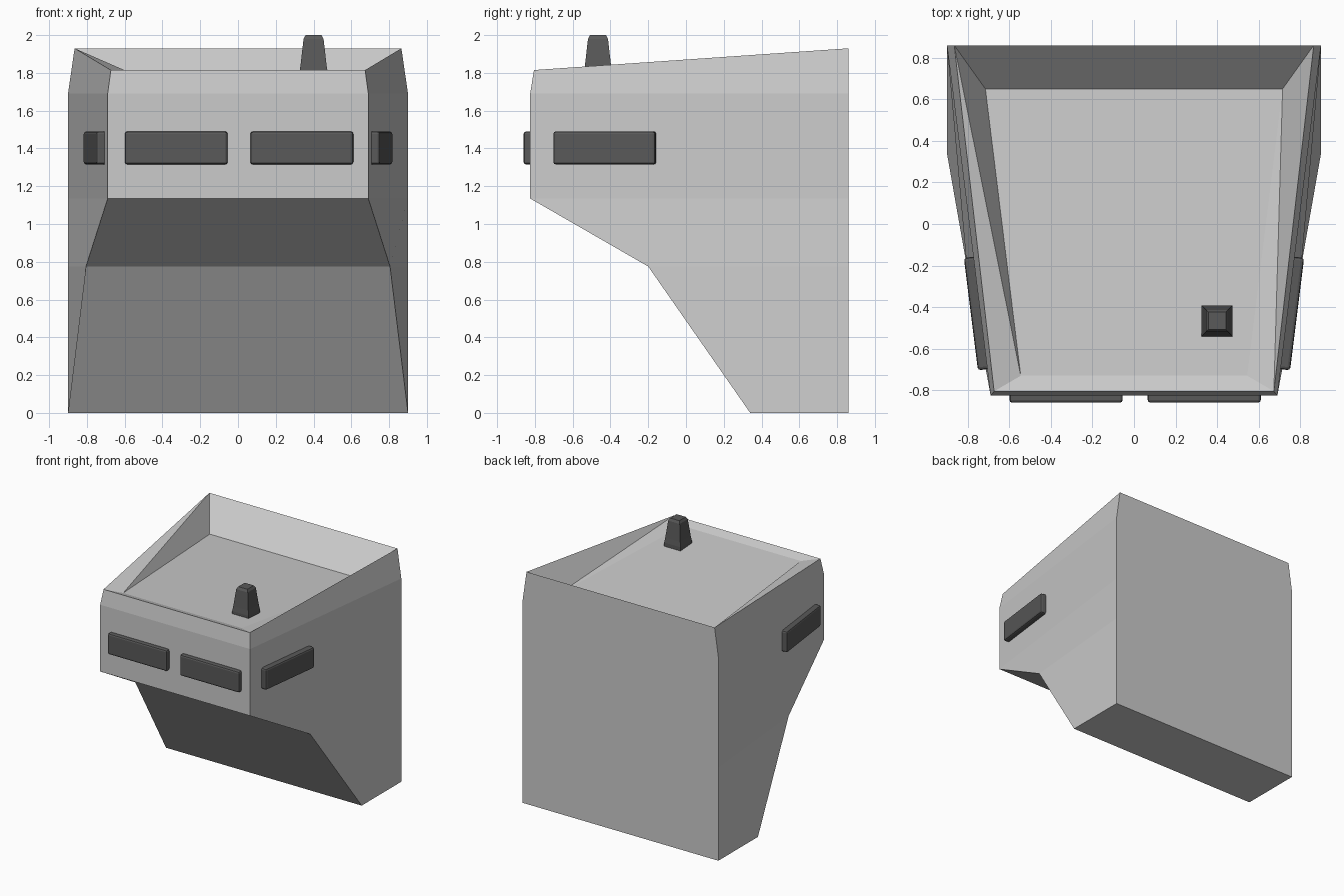
import bpy, bmesh, math

if "Cube" in bpy.data.objects:
    bpy.data.objects.remove(bpy.data.objects["Cube"])


def loft(name, rings, tri_from=99):
    """Skin a stack of four-point rings and cap both ends."""
    bm = bmesh.new()
    loops = [[bm.verts.new(p) for p in ring] for ring in rings]
    for k, (a, b) in enumerate(zip(loops, loops[1:])):
        for i in range(4):
            j = (i + 1) % 4
            if k >= tri_from:
                bm.faces.new((a[i], a[j], b[j]))
                bm.faces.new((a[i], b[j], b[i]))
            else:
                bm.faces.new((a[i], a[j], b[j], b[i]))
    bm.faces.new(loops[0][::-1])
    bm.faces.new(loops[-1])
    bmesh.ops.recalc_face_normals(bm, faces=bm.faces)
    mesh = bpy.data.meshes.new(name)
    bm.to_mesh(mesh)
    bm.free()
    obj = bpy.data.objects.new(name, mesh)
    bpy.context.collection.objects.link(obj)
    return obj


def ring(front_w, front_y, front_z, back_w, back_y, back_z):
    return [(-front_w, front_y, front_z), (front_w, front_y, front_z),
            (back_w, back_y, back_z), (-back_w, back_y, back_z)]


def slab(name, loc, size, turn=0):
    """Box with softly bevelled edges."""
    bpy.ops.mesh.primitive_cube_add(size=1, location=loc, rotation=(0, 0, turn))
    obj = bpy.context.object
    obj.name = name
    obj.scale = size
    bpy.ops.object.transform_apply(location=False, rotation=False, scale=True)
    mod = obj.modifiers.new("edge_bevel", 'BEVEL')
    mod.width = 0.014
    mod.segments = 2
    obj.data.materials.append(dark)


dark = bpy.data.materials.new("dark_grey")
dark.diffuse_color = (0.1, 0.1, 0.1, 1)
dark.use_nodes = True
dark.node_tree.nodes["Principled BSDF"].inputs["Base Color"].default_value = dark.diffuse_color

# Hull: base, knee, chin, brow, sharp rim, sunken roof floor
loft("hull", [
    ring(0.90, 0.34, 0, 0.90, 0.86, 0),
    ring(0.805, -0.20, 0.775, 0.90, 0.86, 0.775),
    ring(0.69, -0.825, 1.135, 0.90, 0.86, 1.135),
    ring(0.69, -0.825, 1.69, 0.90, 0.86, 1.69),
    ring(0.673, -0.805, 1.815, 0.865, 0.86, 1.93),
    ring(0.545, -0.73, 1.79, 0.715, 0.65, 1.707),
], tri_from=4)

# Front windows
for x in (-0.327, 0.338):
    slab("front_window", (x, -0.83, 1.4025), (0.545, 0.06, 0.175))

# Side windows, lying along the slanted walls
slant = math.atan(0.125)
for s in (-1, 1):
    slab("side_window", (s * 0.755, -0.43, 1.4025), (0.06, 0.545, 0.175), -s * slant)

# Roof stub: short square foot, tapered post, chamfered top
post = loft("roof_stub", [
    [(0.40 + sx * h, -0.466 + sy * h, z)
     for sx, sy in ((-1, -1), (1, -1), (1, 1), (-1, 1))]
    for h, z in ((0.075, 1.76), (0.075, 1.80), (0.069, 1.84), (0.053, 1.98), (0.042, 2.0))])
post.data.materials.append(dark)
